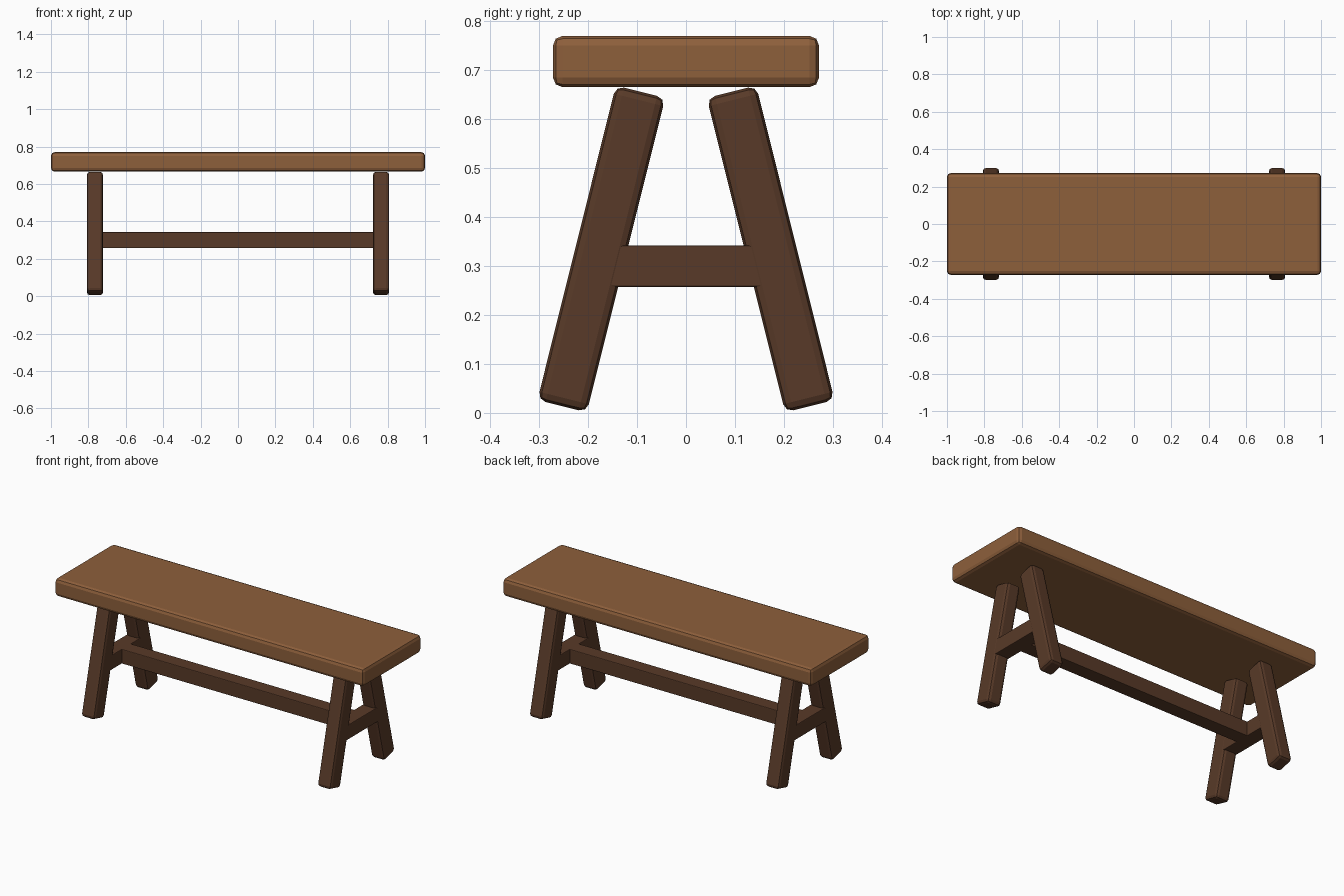
import bpy, math

if "Cube" in bpy.data.objects:
    bpy.data.objects.remove(bpy.data.objects["Cube"])


def material(name, rgb):
    m = bpy.data.materials.new(name)
    m.diffuse_color = (*rgb, 1)
    m.use_nodes = True
    m.node_tree.nodes["Principled BSDF"].inputs["Base Color"].default_value = m.diffuse_color
    return m


LIGHT = material("light wood", (0.27, 0.115, 0.044))
DARK = material("dark wood", (0.098, 0.042, 0.021))


def beam(name, loc, size, mat, bevel=0.0, tilt=0.0):
    """Box with optional rounded edges, tilted about x."""
    bpy.ops.mesh.primitive_cube_add(size=1, location=loc, rotation=(tilt, 0, 0))
    o = bpy.context.object
    o.name = name
    o.scale = size
    bpy.ops.object.transform_apply(location=False, rotation=False, scale=True)
    o.data.materials.append(mat)
    if bevel:
        b = o.modifiers.new("rounded edges", 'BEVEL')
        b.width = bevel
        b.segments = 2
    return o


# Seat plank
beam("seat", (0, 0, 0.718), (2.0, 0.544, 0.105), LIGHT, 0.02)

# Two A-shaped ends: splayed legs and a cross rail
for sx, end in ((-1, "left"), (1, "right")):
    for sy, side in ((-1, "front"), (1, "back")):
        beam(f"{end}_{side}_leg", (sx * 0.765, sy * 0.173, 0.335),
             (0.087, 0.104, 0.662), DARK, 0.017, sy * math.radians(14))
    beam(f"{end}_cross_rail", (sx * 0.765, 0, 0.3), (0.085, 0.37, 0.085), DARK, 0.004)

# Long rail joining the ends
beam("long_rail", (0, 0, 0.3), (1.5, 0.085, 0.085), DARK, 0.004)
